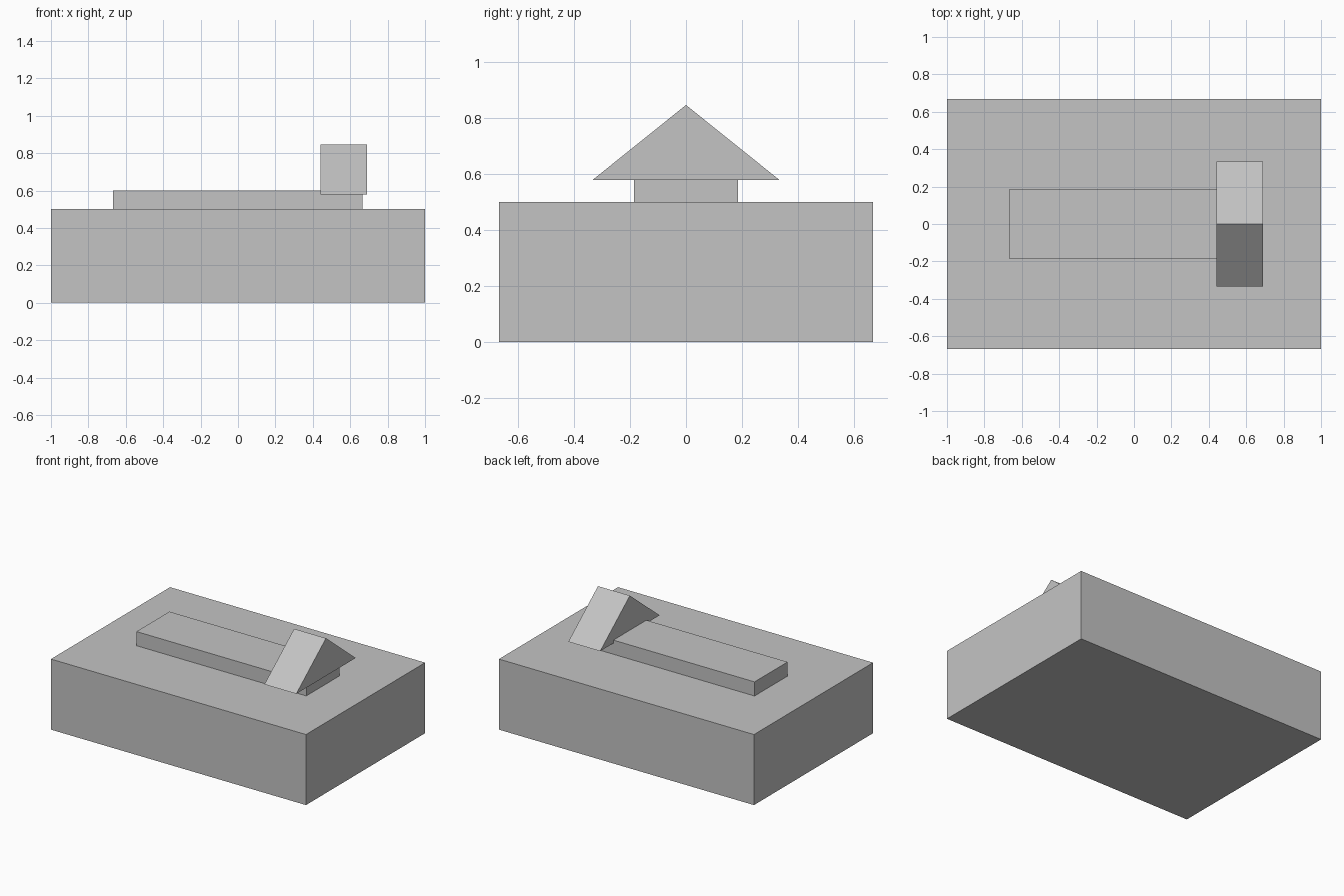
import bpy
import bmesh

default = bpy.data.objects.get("Cube")
if default:
    bpy.data.objects.remove(default, do_unlink=True)

# One plain grey for every part
grey = bpy.data.materials.new("light grey")
grey.use_nodes = True
colour = (0.55, 0.55, 0.55, 1)
grey.diffuse_color = colour
grey.node_tree.nodes["Principled BSDF"].inputs["Base Color"].default_value = colour


def extrude_profile(name, profile, x_min, x_max):
    """Extrude a closed (y, z) profile along x into a solid."""
    bm = bmesh.new()
    face = bm.faces.new([bm.verts.new((x_min, y, z)) for y, z in profile])
    result = bmesh.ops.extrude_face_region(bm, geom=[face], use_keep_orig=True)
    verts = [g for g in result["geom"] if isinstance(g, bmesh.types.BMVert)]
    bmesh.ops.translate(bm, verts=verts, vec=(x_max - x_min, 0, 0))
    bmesh.ops.recalc_face_normals(bm, faces=bm.faces)
    mesh = bpy.data.meshes.new(name)
    bm.to_mesh(mesh)
    bm.free()
    mesh.materials.append(grey)
    obj = bpy.data.objects.new(name, mesh)
    bpy.context.collection.objects.link(obj)
    return obj


def rectangle(half_width, bottom, top):
    return [(-half_width, bottom), (half_width, bottom),
            (half_width, top), (-half_width, top)]


# Large block, raised bar on its top, and a triangular head across the bar end
extrude_profile("base_block", rectangle(0.667, 0, 0.5), -1, 1)
extrude_profile("raised_bar", rectangle(0.185, 0.5, 0.6), -0.667, 0.665)
extrude_profile("triangular_head",
                [(-0.333, 0.578), (0.333, 0.578), (0, 0.845)], 0.44, 0.69)
